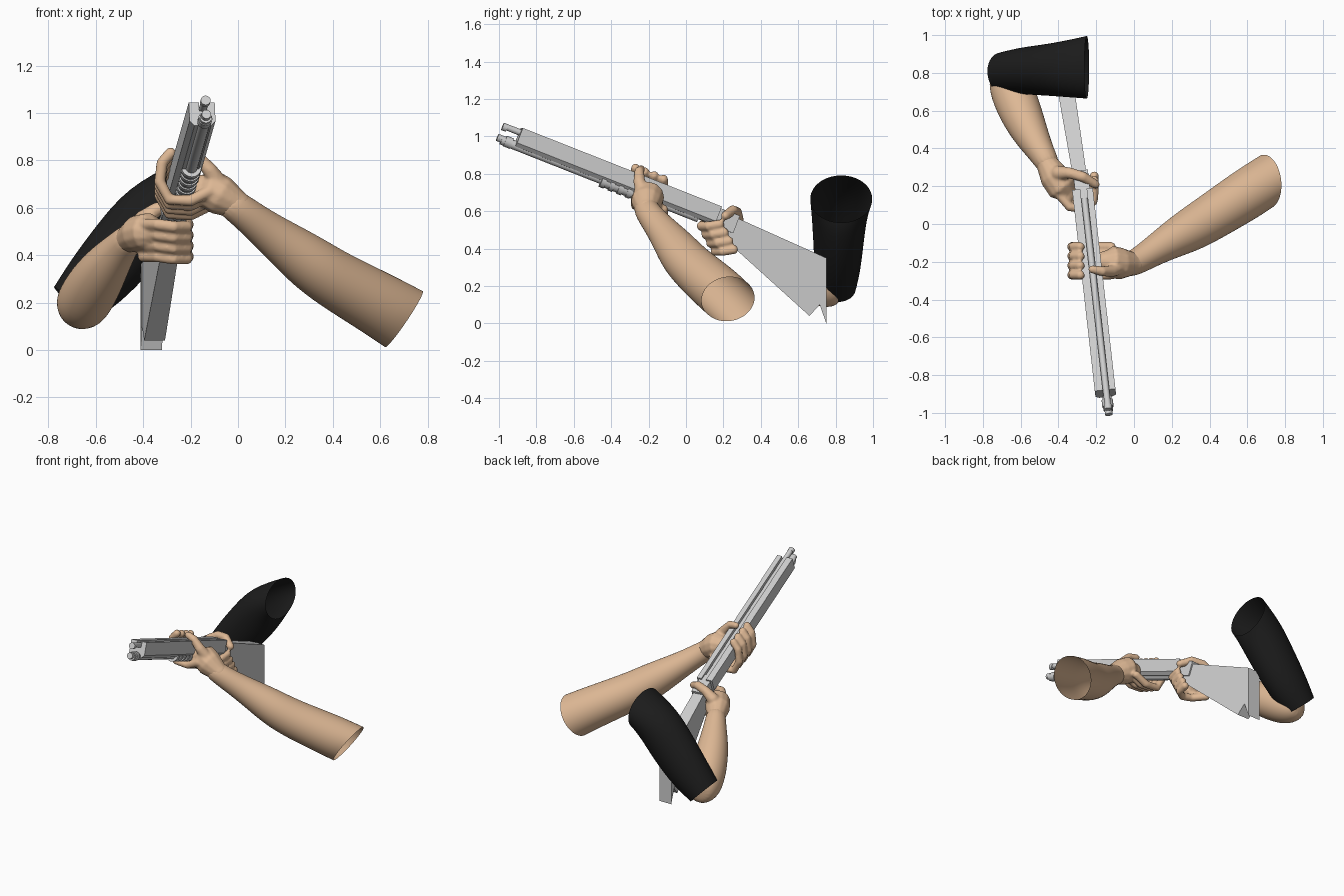
import bpy, bmesh, math
from mathutils import Vector, Matrix

if "Cube" in bpy.data.objects:
    bpy.data.objects.remove(bpy.data.objects["Cube"])


def material(name, rgb):
    m = bpy.data.materials.new(name)
    m.use_nodes = True
    m.diffuse_color = (*rgb, 1)
    bsdf = next(n for n in m.node_tree.nodes if n.type == 'BSDF_PRINCIPLED')
    bsdf.inputs["Base Color"].default_value = (*rgb, 1)
    return m


SKIN = material("skin", (0.73, 0.48, 0.30))
CLOTH = material("black_cloth", (0.012, 0.012, 0.012))
METAL = material("grey_metal", (0.62, 0.62, 0.62))


def finish(bm, name, mat, smooth=False):
    bmesh.ops.recalc_face_normals(bm, faces=bm.faces)
    me = bpy.data.meshes.new(name)
    bm.to_mesh(me)
    bm.free()
    me.materials.append(mat)
    for p in me.polygons:
        p.use_smooth = smooth
    ob = bpy.data.objects.new(name, me)
    bpy.context.collection.objects.link(ob)
    return ob


def sweep(bm, pts, sides=12, start=None, end=None, cap_start=True, cap_end=True):
    """Loft rings through points (x, y, z, radius[, second radius])."""
    cs = [Vector(p[:3]) for p in pts]
    last = len(cs) - 1
    tans = [(cs[min(i + 1, last)] - cs[max(i - 1, 0)]).normalized() for i in range(last + 1)]
    if start:
        tans[0] = Vector(start).normalized()
    if end:
        tans[-1] = Vector(end).normalized()
    ref = Vector((0, 1, 0)) if abs(tans[0].y) < 0.8 else Vector((1, 0, 0))
    a = (ref - tans[0] * ref.dot(tans[0])).normalized()
    rings = []
    for i, (p, c, t) in enumerate(zip(pts, cs, tans)):
        if i:
            a = tans[i - 1].rotation_difference(t) @ a
        b = t.cross(a)
        angles = [2 * math.pi * k / sides for k in range(sides)]
        rings.append([bm.verts.new(c + a * p[3] * math.cos(w) + b * p[-1] * math.sin(w)) for w in angles])
    for r0, r1 in zip(rings, rings[1:]):
        for k in range(sides):
            n = (k + 1) % sides
            bm.faces.new((r0[k], r0[n], r1[n], r1[k]))
    if cap_start:
        bm.faces.new(rings[0][::-1])
    if cap_end:
        bm.faces.new(rings[-1])


def limb(name, mat, pts, **kw):
    bm = bmesh.new()
    sweep(bm, pts, 16, **kw)
    ob = finish(bm, name, mat, True)
    ob.modifiers.new("round", 'SUBSURF').levels = 2
    ob.modifiers["round"].render_levels = 2


def hand(name, chains):
    bm = bmesh.new()
    for pts in chains:
        sweep(bm, pts, 12)
        for p in (pts[0], pts[-1]):
            bmesh.ops.create_uvsphere(bm, u_segments=12, v_segments=8, radius=p[3],
                                      matrix=Matrix.Translation(p[:3]))
    ob = finish(bm, name, SKIN, True)
    rm = ob.modifiers.new("fuse", 'REMESH')
    rm.mode, rm.voxel_size, rm.use_smooth_shade = 'VOXEL', 0.008, True
    sm = ob.modifiers.new("soften", 'SMOOTH')
    sm.factor, sm.iterations = 0.5, 4


# Arms
limb("left_forearm", SKIN, [
    (-.06, -.22, .64, .066), (0, -.21, .6, .068), (.1, -.145, .52, .08), (.2, -.085, .445, .1),
    (.3, -.03, .37, .119), (.4, .03, .3, .126), (.6, .16, .19, .139), (.7, .225, .13, .146)],
    end=(.83, .1, -.56), cap_end=False)
limb("right_forearm", SKIN, [
    (-.675, .83, .18, .06), (-.668, .8, .18, .1), (-.655, .73, .195, .12), (-.605, .6, .28, .118),
    (-.545, .47, .37, .096), (-.48, .36, .45, .067), (-.44, .29, .49, .062)])
limb("right_sleeve", CLOTH, [
    (-.25, .83, .665, .17, .13), (-.36, .82, .585, .152, .15), (-.48, .815, .43, .137, .155),
    (-.6, .81, .29, .126, .142), (-.7, .8, .19, .11, .11)],
    start=(-1, 0, -.1), cap_start=False, cap_end=False)

# Hands: palm, thumb and four fingers fused together
left = [[(0, -.21, .61, .06), (-.07, -.21, .65, .085), (-.12, -.2, .68, .085), (-.15, -.2, .68, .06)],
        [(-.08, -.23, .7, .04), (-.12, -.25, .76, .032), (-.17, -.25, .815, .026), (-.22, -.24, .825, .022)]]
right = [[(-.46, .32, .47, .06), (-.42, .25, .49, .08), (-.38, .19, .5, .08), (-.35, .16, .49, .05)],
         [(-.4, .27, .55, .04), (-.34, .27, .595, .03), (-.27, .25, .605, .028), (-.205, .21, .575, .024)]]
for i in range(4):
    y, dz = -.27 + .05 * i, -.02 * (i - 1.5)
    left.append([(x, y, z + dz, .025) for x, z in
                 ((-.12, .64), (-.2, .6), (-.29, .605), (-.33, .68), (-.32, .76), (-.285, .8))])
    z, y = .53 - .045 * i, .1 + .025 * i
    right.append([(x, y + dy, z + dd, .025) for x, dy, dd in
                  ((-.4, .06, 0), (-.34, -.01, 0), (-.27, -.02, -.01), (-.215, .02, -.01), (-.21, .08, 0))])
hand("left_hand", left)
hand("right_hand", right)

# Gun frame: s across, t from muzzle to stock, u up
T = Vector((-.12, 1.064, -.42)).normalized()
S = Vector((-T.y, T.x, 0)).normalized() * -1
U = S.cross(T)
ORIGIN = Vector((-.153, -.878, 1.045))


def gun(s, t, u):
    return ORIGIN + S * s + T * t + U * u


def prism(name, front, back):
    bm = bmesh.new()
    f = [bm.verts.new(p) for p in front]
    b = [bm.verts.new(p) for p in back]
    bm.faces.new(f)
    bm.faces.new(b[::-1])
    for k in range(len(f)):
        n = (k + 1) % len(f)
        bm.faces.new((f[k], b[k], b[n], f[n]))
    return finish(bm, name, METAL)


def bar(name, profile, t0, t1):
    return prism(name, [gun(s, t0, u) for s, u in profile], [gun(s, t1, u) for s, u in profile])


def rod(name, s, u, r, t0, t1):
    bm = bmesh.new()
    sweep(bm, [(*gun(s, t, u), r) for t in (t0, t1)], 16)
    ob = finish(bm, name, METAL)
    for p in ob.data.polygons:
        p.use_smooth = len(p.vertices) == 4
    bpy.ops.object.select_all(action='DESELECT')
    ob.select_set(True)
    bpy.context.view_layer.objects.active = ob
    bpy.ops.object.shade_smooth_by_angle(angle=math.radians(40))


# Long grooved body with the barrel in its channel
bar("gun_body", [(-.055, 0), (-.012, 0), (-.012, -.04), (.022, -.04), (.022, 0), (.055, 0),
                 (.055, -.085), (.035, -.106), (-.035, -.106), (-.055, -.085)], 0, 1.15)
rod("barrel", .005, -.026, .017, -.09, 1.14)
rod("muzzle_ring", .005, -.03, .021, -.1, -.075)
rod("magazine_tube", .005, -.1, .025, -.08, 1.06)
rod("magazine_cap", .005, -.098, .03, -.06, -.02)
rod("magazine_tip", .005, -.095, .02, -.105, -.08)

# Ribbed sliding grip
rod("slide_grip", .005, -.1, .036, .5, .8)
for i in range(6):
    rod("grip_rib", .005, -.1, .042, .5 + .05 * i, .525 + .05 * i)

# Receiver and stock
bar("receiver", [(-.04, -.01), (.04, -.01), (.04, -.11), (-.04, -.11)], 1.1, 1.26)
outline = [(.17, .61), (.75, .35), (.75, 0), (.715, .1), (.66, .04), (.24, .42), (.17, .48)]


def stock_side(sign):
    return [(-.275 - .16 * (y - .18) + sign * (.036 + .016 * (y - .18)), y, z) for y, z in outline]


prism("stock", stock_side(-1), stock_side(1))
prism("butt_plate", [(x, y, z) for x in (-.41, -.335) for y, z in ((.715, .1), (.75, 0))][:2]
      + [(-.41, .75, .35), (-.41, .715, .365)],
      [(-.325, .715, .1), (-.325, .75, 0), (-.325, .75, .35), (-.325, .715, .365)])
